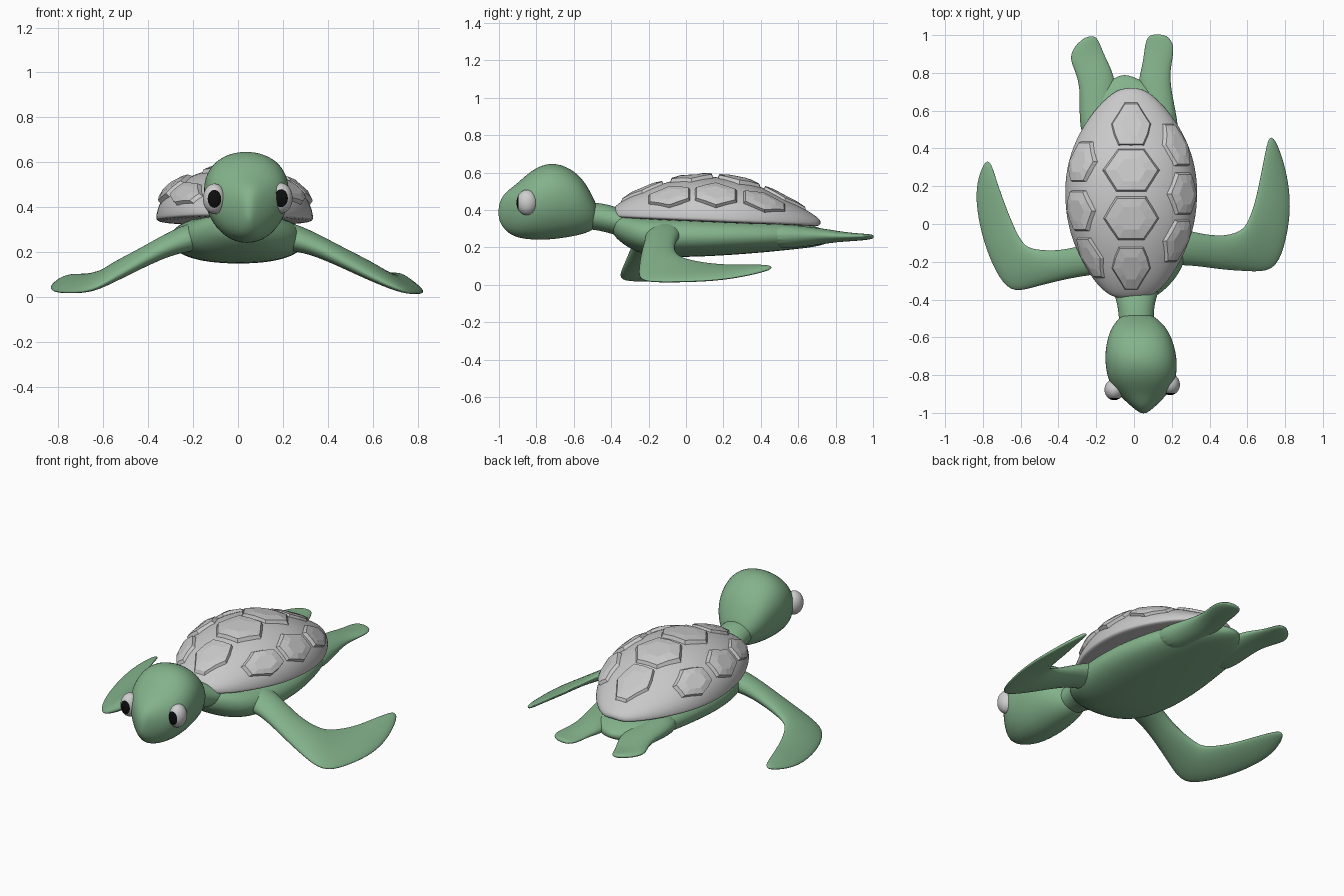
import bpy, bmesh, math
from mathutils import Vector, Matrix


def material(name, rgb):
    m = bpy.data.materials.new(name)
    m.diffuse_color = (*rgb, 1)
    return m


GREEN = material("skin green", (0.23, 0.45, 0.26))
GREY = material("shell grey", (0.58, 0.58, 0.58))
WHITE = material("eye white", (0.62, 0.62, 0.62))
BLACK = material("pupil black", (0.004, 0.004, 0.004))


def finish(name, bm, mats, smooth=True, subsurf=0):
    bmesh.ops.recalc_face_normals(bm, faces=bm.faces)
    for f in bm.faces:
        f.smooth = smooth
    me = bpy.data.meshes.new(name)
    bm.to_mesh(me)
    bm.free()
    ob = bpy.data.objects.new(name, me)
    bpy.context.collection.objects.link(ob)
    for m in mats:
        me.materials.append(m)
    if subsurf:
        s = ob.modifiers.new("smooth", "SUBSURF")
        s.levels = s.render_levels = subsurf
    return ob


def loft(name, rings, mat, subsurf=2):
    bm = bmesh.new()
    vs = [[bm.verts.new(p) for p in r] for r in rings]
    n = len(vs[0])
    for a, b in zip(vs, vs[1:]):
        for i in range(n):
            bm.faces.new((a[i], a[(i + 1) % n], b[(i + 1) % n], b[i]))
    bm.faces.new(vs[0])
    bm.faces.new(vs[-1])
    return finish(name, bm, [mat], True, subsurf)


def ring(c, a, b, p=1.0, n=16, egg=0.0):
    """Super-ellipse with half axes a and b; egg widens the +b side."""
    pts = []
    for i in range(n):
        t = 2 * math.pi * i / n
        u = math.copysign(abs(math.cos(t)) ** p, math.cos(t))
        v = math.copysign(abs(math.sin(t)) ** p, math.sin(t))
        pts.append(c + (a * u * (1 + egg * v) + b * v) * 1.025)
    return pts


def trunk(name, rows, p=1.0, egg=0.0):
    """Rows: y, centre x, half width, low z, high z."""
    loft(name, [ring(Vector((x, y, (lo + hi) / 2)), Vector((w, 0, 0)),
                     Vector((0, 0, (hi - lo) / 2)), p, 16, egg)
                for y, x, w, lo, hi in rows], GREEN)


def flipper(name, rows):
    """Rows: outer edge point, inner edge point, thickness."""
    rows = [(Vector(o), Vector(i), t) for o, i, t in rows]
    mids = [(o + i) / 2 for o, i, t in rows]
    rings = []
    for k, (o, i, t) in enumerate(rows):
        d = mids[min(k + 1, len(mids) - 1)] - mids[max(k - 1, 0)]
        a = (o - i) / 2
        rings.append(ring(mids[k], a, a.cross(d).normalized() * t / 2))
    loft(name, rings, GREEN)


# Body, neck and head
trunk("body", [
    (-0.40, 0.01, 0.08, 0.28, 0.37), (-0.36, 0.01, 0.14, 0.235, 0.375),
    (-0.28, 0.01, 0.22, 0.18, 0.375), (-0.17, 0.01, 0.27, 0.15, 0.37),
    (0.0, 0.0, 0.30, 0.148, 0.37), (0.2, 0.0, 0.30, 0.157, 0.36),
    (0.4, -0.01, 0.27, 0.172, 0.35), (0.55, -0.025, 0.235, 0.187, 0.34),
    (0.67, -0.035, 0.19, 0.20, 0.32), (0.74, -0.04, 0.12, 0.215, 0.295),
    (0.79, -0.05, 0.025, 0.24, 0.27)], 0.85)
trunk("neck", [
    (-0.56, 0.015, 0.09, 0.30, 0.445), (-0.49, 0.012, 0.092, 0.295, 0.44),
    (-0.42, 0.01, 0.098, 0.28, 0.43), (-0.36, 0.01, 0.12, 0.26, 0.41),
    (-0.30, 0.01, 0.13, 0.25, 0.39)])
trunk("head", [
    (-1.003, 0.05, 0.012, 0.355, 0.42), (-0.985, 0.05, 0.04, 0.315, 0.47),
    (-0.95, 0.049, 0.08, 0.275, 0.507), (-0.90, 0.046, 0.13, 0.252, 0.543),
    (-0.84, 0.042, 0.172, 0.243, 0.60), (-0.77, 0.04, 0.187, 0.24, 0.642),
    (-0.69, 0.035, 0.188, 0.246, 0.652), (-0.60, 0.03, 0.168, 0.26, 0.612),
    (-0.54, 0.025, 0.138, 0.275, 0.55), (-0.495, 0.02, 0.095, 0.295, 0.465),
    (-0.475, 0.015, 0.06, 0.32, 0.42)], 0.95, 0.12)

# Eyes: pole turned to the front, rings near the pole are the pupil
for side, c in (("right", (0.192, -0.85, 0.44)), ("left", (-0.105, -0.877, 0.437))):
    bm = bmesh.new()
    bmesh.ops.create_uvsphere(bm, u_segments=32, v_segments=30, radius=1)
    for f in bm.faces:
        f.material_index = int(f.calc_center_median().z > math.cos(math.radians(35)))
    bm.transform(Matrix.Translation(c) @ Matrix.Diagonal((0.051, 0.056, 0.068, 1))
                 @ Matrix.Rotation(math.radians(90), 4, "X"))
    finish(side + "_eye", bm, [WHITE, BLACK])

# Front flippers
flipper("right_front_flipper", [
    ((0.15, -0.22, 0.27), (0.15, 0.00, 0.30), 0.15),
    ((0.30, -0.215, 0.24), (0.30, -0.04, 0.27), 0.10),
    ((0.45, -0.24, 0.165), (0.45, -0.07, 0.20), 0.08),
    ((0.60, -0.25, 0.085), (0.57, -0.045, 0.15), 0.07),
    ((0.74, -0.255, 0.02), (0.61, 0.02, 0.13), 0.05),
    ((0.795, -0.13, 0.015), (0.64, 0.11, 0.115), 0.04),
    ((0.83, 0.05, 0.018), (0.66, 0.20, 0.105), 0.04),
    ((0.82, 0.22, 0.03), (0.68, 0.30, 0.105), 0.035),
    ((0.78, 0.37, 0.06), (0.70, 0.40, 0.105), 0.03),
    ((0.74, 0.46, 0.085), (0.715, 0.46, 0.10), 0.02)])
flipper("left_front_flipper", [
    ((-0.13, -0.26, 0.27), (-0.13, -0.05, 0.30), 0.15),
    ((-0.28, -0.275, 0.235), (-0.28, -0.12, 0.265), 0.10),
    ((-0.42, -0.305, 0.16), (-0.42, -0.145, 0.195), 0.08),
    ((-0.55, -0.34, 0.085), (-0.54, -0.135, 0.145), 0.07),
    ((-0.655, -0.365, 0.025), (-0.585, -0.11, 0.12), 0.05),
    ((-0.735, -0.25, 0.02), (-0.62, -0.05, 0.11), 0.04),
    ((-0.795, -0.10, 0.02), (-0.655, 0.03, 0.10), 0.04),
    ((-0.835, 0.08, 0.03), (-0.69, 0.12, 0.10), 0.035),
    ((-0.835, 0.22, 0.05), (-0.73, 0.235, 0.10), 0.03),
    ((-0.79, 0.335, 0.075), (-0.76, 0.335, 0.09), 0.02)])

# Rear flippers
flipper("right_rear_flipper", [
    ((0.25, 0.42, 0.27), (0.05, 0.48, 0.25), 0.15),
    ((0.22, 0.60, 0.265), (0.04, 0.65, 0.25), 0.11),
    ((0.195, 0.72, 0.265), (0.02, 0.755, 0.255), 0.08),
    ((0.19, 0.81, 0.26), (0.045, 0.84, 0.255), 0.055),
    ((0.21, 0.90, 0.26), (0.055, 0.92, 0.25), 0.04),
    ((0.207, 0.965, 0.26), (0.065, 0.98, 0.253), 0.03),
    ((0.165, 1.005, 0.26), (0.09, 1.005, 0.255), 0.02)])
flipper("left_rear_flipper", [
    ((-0.28, 0.42, 0.27), (-0.08, 0.48, 0.25), 0.15),
    ((-0.29, 0.60, 0.265), (-0.09, 0.65, 0.25), 0.11),
    ((-0.285, 0.72, 0.265), (-0.10, 0.765, 0.255), 0.08),
    ((-0.31, 0.81, 0.26), (-0.13, 0.84, 0.255), 0.055),
    ((-0.345, 0.88, 0.26), (-0.16, 0.90, 0.25), 0.04),
    ((-0.31, 0.95, 0.26), (-0.185, 0.965, 0.253), 0.03),
    ((-0.25, 0.995, 0.26), (-0.205, 0.995, 0.255), 0.02)])

# Shell profile rows: y, half width, rim z, top z
SHELL = [(-0.395, 0.07, 0.38, 0.40), (-0.37, 0.13, 0.375, 0.43),
         (-0.30, 0.20, 0.37, 0.475), (-0.20, 0.262, 0.365, 0.52),
         (-0.05, 0.33, 0.357, 0.567), (0.13, 0.357, 0.35, 0.584),
         (0.30, 0.346, 0.342, 0.565), (0.45, 0.295, 0.338, 0.505),
         (0.58, 0.215, 0.334, 0.437), (0.67, 0.13, 0.33, 0.385),
         (0.722, 0.055, 0.328, 0.347)]
CX = -0.015


def shell_point(y, t):
    """Point on the dome; t runs 0 (right rim) to pi (left rim)."""
    y = min(max(y, SHELL[0][0]), SHELL[-1][0])
    for a, b in zip(SHELL, SHELL[1:]):
        if y <= b[0]:
            break
    k = (y - a[0]) / (b[0] - a[0])
    w, rim, top = (p + (q - p) * k for p, q in zip(a[1:], b[1:]))
    return Vector((CX + w * math.cos(t), y, rim + (top - rim) * math.sin(t)))


# Shell dome with a flat underside
rings = []
for y, w, rim, top in SHELL:
    r = [shell_point(y, math.pi * i / 14) for i in range(15)]
    r += [Vector((CX + w * k, y, rim - 0.015)) for k in (-0.98, -0.5, 0, 0.5, 0.98)]
    rings.append(r)
loft("shell", rings, GREY)

# Raised faceted scutes that follow the dome
bm = bmesh.new()
spine = [(y, math.pi / 2, 0.118, 0.46) for y in (-0.235, 0.03, 0.285, 0.53)]
right = [(y, 0.64, 0.115, 0.36) for y in (-0.09, 0.16, 0.42)]
left = [(y, math.pi - 0.64, 0.11, 0.36) for y in (-0.18, 0.07, 0.33)]
for y0, t0, ry, rt in spine + right + left:
    n = (shell_point(y0, t0) - Vector((CX, y0, 0.28))).normalized()
    hexa = [(math.cos(math.radians(60 * k)), math.sin(math.radians(60 * k))) for k in range(6)]
    edge = []
    for (u, v), (u2, v2) in zip(hexa, hexa[1:] + hexa[:1]):
        edge += [(u, v), ((u + u2) / 2, (v + v2) / 2)]
    loops = [[bm.verts.new(shell_point(y0 + ry * s * v * 1.15, t0 + rt * s * u) + n * h)
              for u, v in edge] for s, h in ((1, -0.012), (0.9, 0.013), (0.5, 0.017))]
    for a, b in zip(loops, loops[1:]):
        for i in range(12):
            j = (i + 1) % 12
            bm.faces.new((a[i], a[j], b[j], b[i]))
    bm.faces.new(loops[-1])
    bm.faces.new(loops[0][::-1])
finish("scutes", bm, [GREY], smooth=False)
